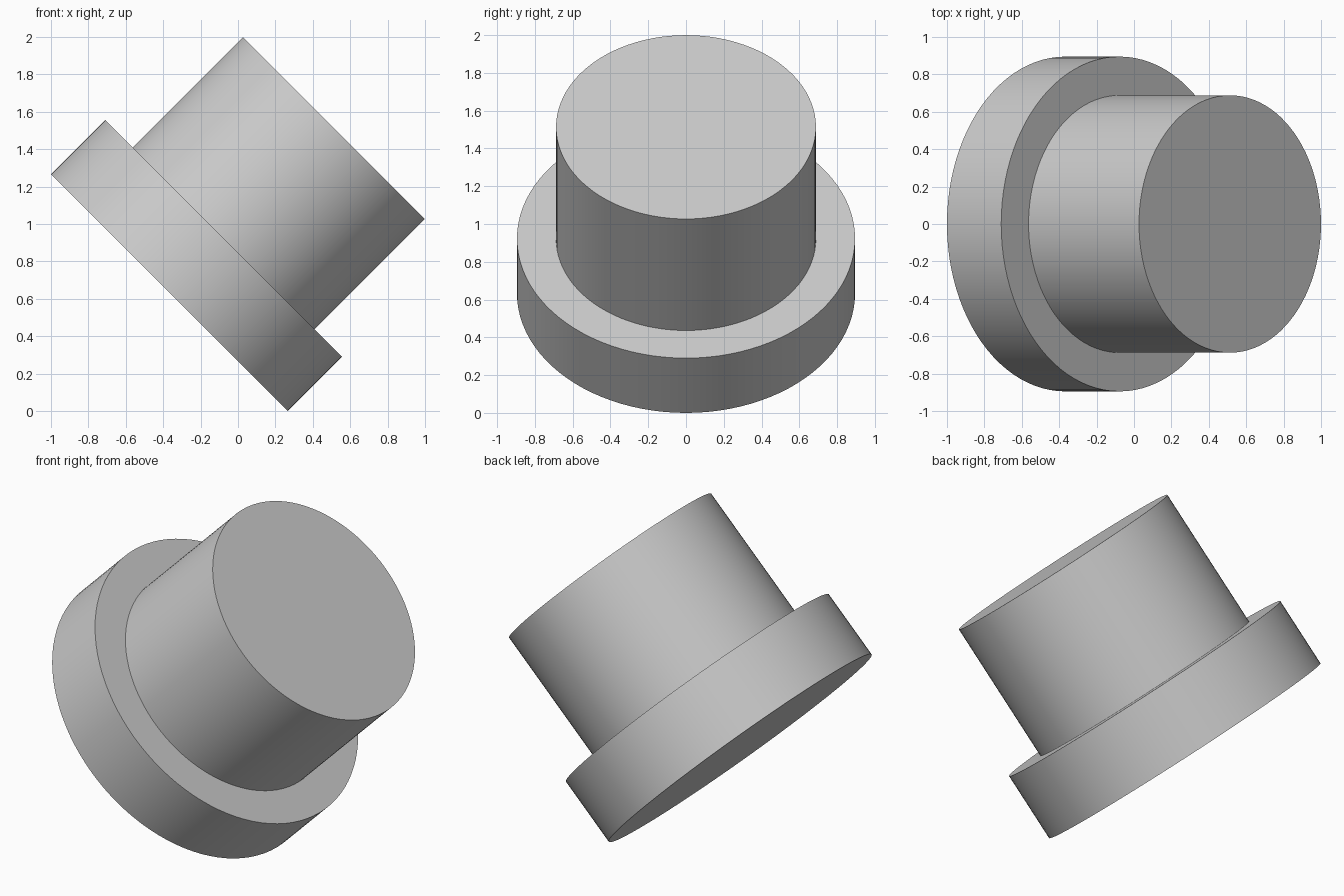
import bpy
import math
from mathutils import Matrix, Vector

cube = bpy.data.objects.get("Cube")
if cube:
    bpy.data.objects.remove(cube, do_unlink=True)

# Single plain grey
GREY = (0.6, 0.6, 0.6, 1.0)
grey = bpy.data.materials.new("plain grey")
grey.use_nodes = True
grey.diffuse_color = GREY
grey.node_tree.nodes["Principled BSDF"].inputs["Base Color"].default_value = GREY

FLANGE_RADIUS, FLANGE_HEIGHT = 0.895, 0.41
BODY_RADIUS, TOTAL_HEIGHT = 0.688, 1.245
SEGMENTS = 96

# The whole part leans 45 degrees towards +x, resting on the flange rim
tilt = math.radians(45)
lift = FLANGE_RADIUS * math.sin(tilt)
placement = Matrix.Translation(Vector((lift - 1, 0, lift))) @ Matrix.Rotation(tilt, 4, "Y")

# Stepped profile as (radius, height), swept into rings around the axis
profile = [(FLANGE_RADIUS, 0), (FLANGE_RADIUS, FLANGE_HEIGHT),
           (BODY_RADIUS, FLANGE_HEIGHT), (BODY_RADIUS, TOTAL_HEIGHT)]
angles = [math.tau * i / SEGMENTS for i in range(SEGMENTS)]
verts = [(r * math.cos(a), r * math.sin(a), h) for r, h in profile for a in angles]

# Walls and shoulder between rings, then the two end caps
faces = []
for ring in range(len(profile) - 1):
    low, high = ring * SEGMENTS, (ring + 1) * SEGMENTS
    for i in range(SEGMENTS):
        j = (i + 1) % SEGMENTS
        faces.append((low + i, low + j, high + j, high + i))
faces.append(tuple(reversed(range(SEGMENTS))))
faces.append(tuple(range(len(verts) - SEGMENTS, len(verts))))

mesh = bpy.data.meshes.new("flanged_plug")
mesh.from_pydata(verts, [], faces)
mesh.transform(placement)
mesh.materials.append(grey)
plug = bpy.data.objects.new("flanged_plug", mesh)
bpy.context.collection.objects.link(plug)

# Smooth round walls, crisp rims
bpy.ops.object.select_all(action="DESELECT")
plug.select_set(True)
bpy.context.view_layer.objects.active = plug
bpy.ops.object.shade_smooth_by_angle(angle=math.radians(30))
